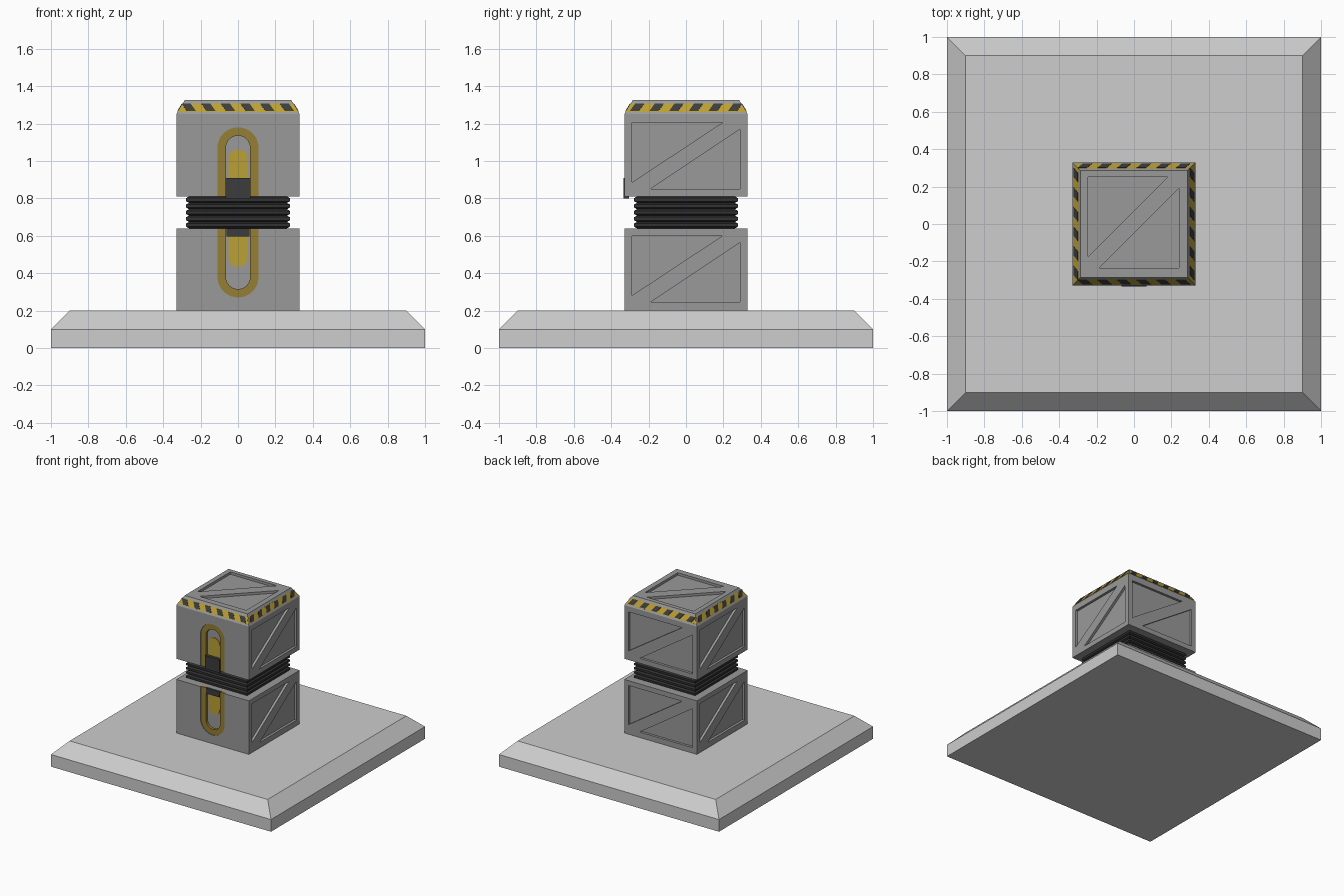
import bpy, bmesh, math
from mathutils import Vector, Matrix

cube = bpy.data.objects.get("Cube")
if cube:
    bpy.data.objects.remove(cube, do_unlink=True)


def material(name, r, g, b):
    m = bpy.data.materials.new(name)
    m.use_nodes = True
    m.diffuse_color = (r, g, b, 1)
    m.node_tree.nodes["Principled BSDF"].inputs["Base Color"].default_value = (r, g, b, 1)
    return m


LIGHT = material("light concrete", 0.61, 0.61, 0.61)
STEEL = material("steel grey", 0.32, 0.32, 0.32)
YELLOW = material("warning yellow", 0.50, 0.35, 0.035)
GOLD = material("dull gold", 0.30, 0.21, 0.035)
DARK = material("dark metal", 0.045, 0.045, 0.048)
RUBBER = material("black rubber", 0.032, 0.032, 0.034)

HALF = 0.33          # half width of the blocks
FRONT = -HALF
SLOT_DEPTH = 0.025
PANEL_DEPTH = 0.02


def finish(bm, name, mat):
    bmesh.ops.recalc_face_normals(bm, faces=bm.faces)
    mesh = bpy.data.meshes.new(name)
    bm.to_mesh(mesh)
    bm.free()
    obj = bpy.data.objects.new(name, mesh)
    bpy.context.collection.objects.link(obj)
    mesh.materials.append(mat)
    return obj


def prism(bm, points, offset, matrix=Matrix()):
    """Closed prism: an outline swept along an offset."""
    low = [bm.verts.new(matrix @ Vector(p)) for p in points]
    high = [bm.verts.new(matrix @ (Vector(p) + Vector(offset))) for p in points]
    bm.faces.new(low)
    bm.faces.new(high)
    for i in range(len(low)):
        j = (i + 1) % len(low)
        bm.faces.new((low[i], low[j], high[j], high[i]))


def square_stack(name, profile, mat):
    """Square rings of (half width, height), skinned and capped."""
    bm = bmesh.new()
    rings = [[bm.verts.new((sx * w, sy * w, z))
              for sx, sy in ((-1, -1), (1, -1), (1, 1), (-1, 1))] for w, z in profile]
    for a, b in zip(rings, rings[1:]):
        for i in range(4):
            j = (i + 1) % 4
            bm.faces.new((a[i], a[j], b[j], b[i]))
    bm.faces.new(rings[0])
    bm.faces.new(rings[-1])
    return finish(bm, name, mat)


def box(name, x, y0, y1, z0, z1, mat):
    bm = bmesh.new()
    prism(bm, [(-x, y0, z0), (x, y0, z0), (x, y0, z1), (-x, y0, z1)], (0, y1 - y0, 0))
    return finish(bm, name, mat)


def arch(radius, centre, end, flip):
    """Round-topped outline as (x, z); flip mirrors it onto the lower block."""
    pts = [(radius, end)]
    pts += [(radius * math.cos(a), centre + radius * math.sin(a))
            for a in (math.pi * i / 16 for i in range(17))]
    pts.append((-radius, end))
    return [(x, 1.45 - z if flip else z) for x, z in pts]


def on_plane(pts, y):
    return [(x, y, z) for x, z in pts]


def turned(quarters):
    return Matrix.Rotation(math.pi / 2 * quarters, 4, 'Z')


# Base slab with a chamfered rim
square_stack("base_slab", [(1, 0), (1, 0.1), (0.9, 0.2)], LIGHT)

# Upper and lower blocks
lower = square_stack("lower_block", [(HALF, 0.2), (HALF, 0.64)], STEEL)
upper = square_stack("upper_block", [(HALF, 0.81), (HALF, 1.25), (0.285, 1.325)], STEEL)

# Triangular panels in the sides and top, and the slot in the front
for block, flip, floor in ((lower, True, 0.245), (upper, False, 0.85)):
    bm = bmesh.new()
    triangles = [[(-0.29, floor + 0.355), (0.195, floor + 0.355), (-0.29, floor + 0.035)],
                 [(0.29, floor + 0.32), (0.29, floor), (-0.19, floor)]]
    for quarter in (1, 2, 3):
        for tri in triangles:
            prism(bm, on_plane(tri, FRONT - 0.02), (0, 0.02 + PANEL_DEPTH, 0), turned(quarter))
    if not flip:
        for tri in ([(-0.245, 0.25), (0.18, 0.25), (-0.245, -0.175)],
                    [(0.24, 0.19), (0.24, -0.235), (-0.185, -0.235)]):
            prism(bm, [(x, y, 1.325 - PANEL_DEPTH) for x, y in tri], (0, 0, 0.05))
    prism(bm, on_plane(arch(0.11, 1.07, 0.79, flip), FRONT - 0.02), (0, 0.02 + SLOT_DEPTH, 0))
    cutter = finish(bm, "panel_cutter", STEEL)
    cutter.hide_render = True
    mod = block.modifiers.new("panels", 'BOOLEAN')
    mod.operation = 'DIFFERENCE'
    mod.solver = 'EXACT'
    mod.object = cutter
    bpy.context.view_layer.objects.active = block
    bpy.ops.object.modifier_apply(modifier=mod.name)
    bpy.data.objects.remove(cutter, do_unlink=True)

# Slot rims and the yellow tongues inside them
for label, flip, tongue in (("upper", False, 1.01), ("lower", True, 0.965)):
    bm = bmesh.new()
    rim = arch(0.11, 1.07, 0.81, flip) + arch(0.065, 1.07, 0.81, flip)[::-1]
    prism(bm, on_plane(rim, FRONT + 0.006), (0, SLOT_DEPTH - 0.006, 0))
    finish(bm, label + "_slot_rim", GOLD)
    bm = bmesh.new()
    prism(bm, on_plane(arch(0.052, tongue, 0.81, flip), FRONT + SLOT_DEPTH - 0.006), (0, 0.006, 0))
    finish(bm, label + "_slot_tongue", YELLOW)

# Clasps in the slots
box("upper_clasp", 0.066, FRONT - 0.005, FRONT + SLOT_DEPTH, 0.8, 0.91, DARK)
box("lower_clasp", 0.062, FRONT + 0.003, FRONT + SLOT_DEPTH, 0.595, 0.64, DARK)

# Rubber bellows between the blocks
folds = 5
step = (0.81 - 0.64) / folds
bellows = []
for i in range(folds):
    z = 0.64 + i * step
    bellows += [(0.262, z), (0.277, z + 0.25 * step), (0.277, z + 0.75 * step)]
bellows.append((0.262, 0.81))
square_stack("bellows", bellows, RUBBER)

# Warning band on the chamfer: yellow strips with slanted dark plates
Z0, Z1 = 1.262, 1.307
OUT = Vector((0, -0.075, 0.045)).normalized()


def slope(x, z):
    return Vector((x, FRONT + 0.6 * (z - 1.25), z))


def edge(z):
    return HALF - 0.6 * (z - 1.25) - 0.003


band, marks = bmesh.new(), bmesh.new()
for quarter in range(4):
    m = turned(quarter)
    prism(band, [slope(-edge(Z0), Z0), slope(edge(Z0), Z0),
                 slope(edge(Z1), Z1), slope(-edge(Z1), Z1)], OUT * 0.002, m)
    lean = -0.014 if quarter == 0 else 0.014
    for i in range(6):
        x = (i - 2.5) * 0.105
        prism(marks, [slope(x - 0.024 - lean, Z0 + 0.003), slope(x + 0.024 - lean, Z0 + 0.003),
                      slope(x + 0.024 + lean, Z1 - 0.003), slope(x - 0.024 + lean, Z1 - 0.003)],
              OUT * 0.004, m)
finish(band, "warning_band", YELLOW)
finish(marks, "warning_stripes", DARK)
